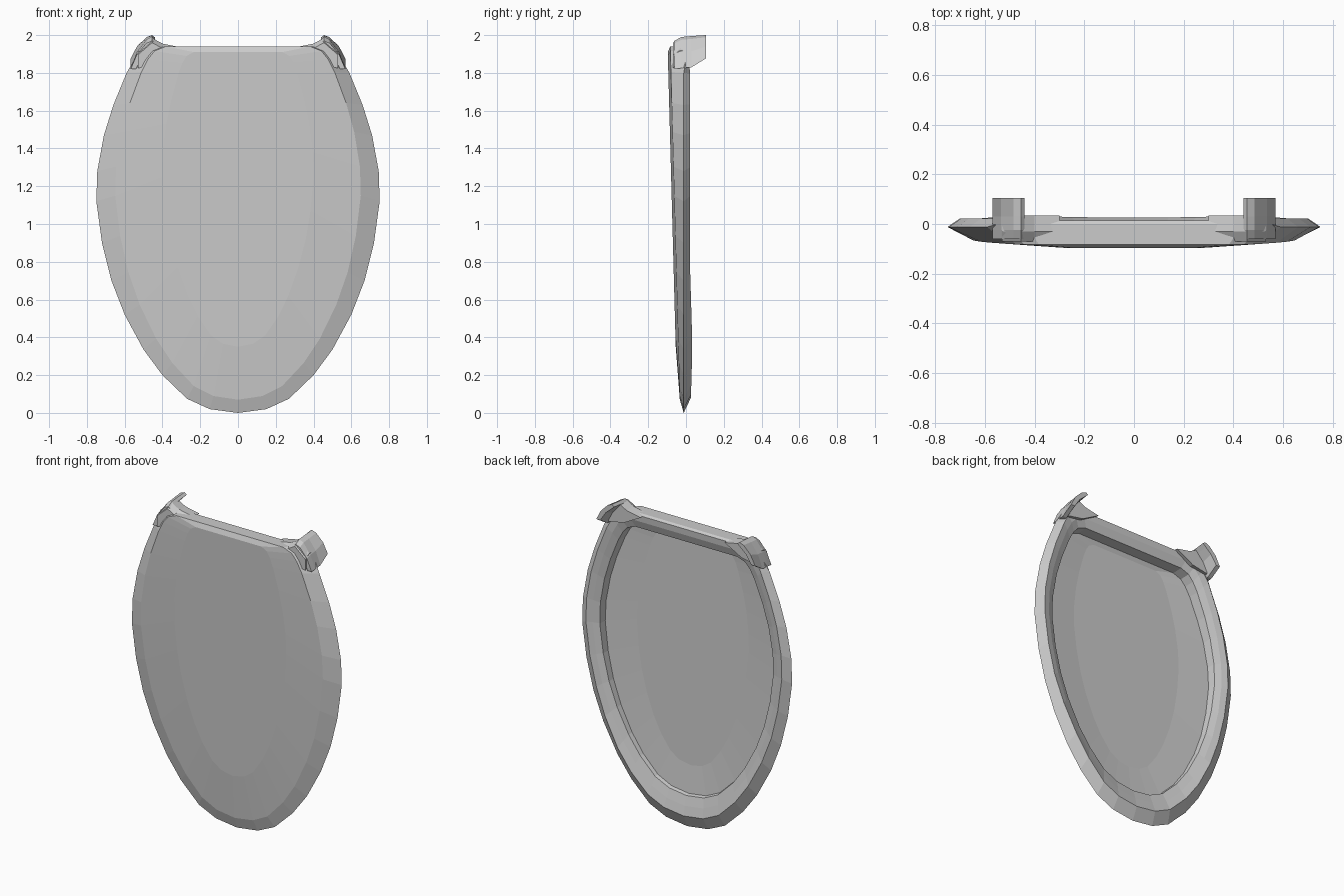
import bpy, bmesh

if "Cube" in bpy.data.objects:
    bpy.data.objects.remove(bpy.data.objects["Cube"])

mat = bpy.data.materials.new("plain grey")
mat.diffuse_color = (0.6, 0.6, 0.6, 1)
mat.use_nodes = True
mat.node_tree.nodes["Principled BSDF"].inputs["Base Color"].default_value = mat.diffuse_color


def finish(bm, name):
    bmesh.ops.recalc_face_normals(bm, faces=bm.faces)
    me = bpy.data.meshes.new(name)
    bm.to_mesh(me)
    bm.free()
    me.materials.append(mat)
    ob = bpy.data.objects.new(name, me)
    bpy.context.collection.objects.link(ob)
    return ob


def loft(bm, rings):
    """Skin a list of closed rings and cap both ends."""
    vs = [[bm.verts.new(p) for p in r] for r in rings]
    n = len(vs[0])
    for a, b in zip(vs, vs[1:]):
        for i in range(n):
            j = (i + 1) % n
            bm.faces.new((a[i], a[j], b[j], b[i]))
    bm.faces.new(vs[0])
    bm.faces.new(list(reversed(vs[-1])))


# Half outline of the lid (x, z), mirrored into a closed loop
half = [(0.15, 0.02), (0.27, 0.075), (0.40, 0.20), (0.50, 0.335), (0.60, 0.52),
        (0.67, 0.70), (0.72, 0.90), (0.75, 1.12), (0.745, 1.28), (0.71, 1.47),
        (0.66, 1.63), (0.59, 1.80), (0.55, 1.87), (0.51, 1.915), (0.44, 1.94), (0.2, 1.94)]
outline = [(0, 0)] + half + [(-x, z) for x, z in reversed(half)]


def ring(side, bottom, top, depth):
    """Outline pulled in at the sides, bottom and top; depth(z) gives y."""
    k = 1 - side / 0.75
    out = []
    for x, z in outline:
        z2 = bottom + z * (1.94 - top - bottom) / 1.94
        out.append((x * k, depth(z2), z2))
    return out


def crown(z):
    return -0.045 - 0.027 * z


def ridge(z):
    return 0.015 if z > 1.8 else 0.022 + 0.012 * max(0, 1 - abs(z - 0.35) / 0.4)


# Lid: domed front, thin rim, raised back border, hollow back
bm = bmesh.new()
loft(bm, [
    ring(0.35, 0.35, 0.03, crown),
    ring(0.10, 0.07, 0.00, lambda z: crown(z) + 0.014),
    ring(0.00, 0.00, 0.00, lambda z: -0.012 if z < 1.85 else 0.0),
    ring(0.05, 0.08, 0.01, ridge),
    ring(0.09, 0.14, 0.05, lambda z: 0.012),
    ring(0.13, 0.20, 0.10, lambda z: -0.005),
    ring(0.135, 0.205, 0.105, lambda z: crown(z) + 0.022),
    ring(0.35, 0.38, 0.13, lambda z: crown(z) + 0.008),
])
finish(bm, "lid")

# Hinge tabs: curved slabs pointing backwards, with a web into the lid
tab = [(0.455, 2.0), (0.485, 1.985), (0.535, 1.92), (0.568, 1.835),
       (0.54, 1.835), (0.50, 1.915), (0.46, 1.96), (0.44, 1.985)]
web = [(0.30, 1.935), (0.40, 1.955), (0.455, 1.985), (0.53, 1.92),
       (0.53, 1.85), (0.42, 1.87)]
for s, side in ((1, "right"), (-1, "left")):
    bm = bmesh.new()
    loft(bm, [[(s * x, y, 2 - drop - (2 - z) * k) for x, z in tab]
              for y, k, drop in ((-0.06, 0.9, 0.03), (-0.025, 1, 0.01),
                                 (0.03, 1, 0.005), (0.105, 0.75, 0))])
    finish(bm, side + "_hinge_tab")
    bm = bmesh.new()
    loft(bm, [[(s * x, y, z - d) for x, z in web]
              for y, d in ((-0.07, 0.025), (-0.03, 0), (0.035, 0.005))])
    finish(bm, side + "_hinge_web")
